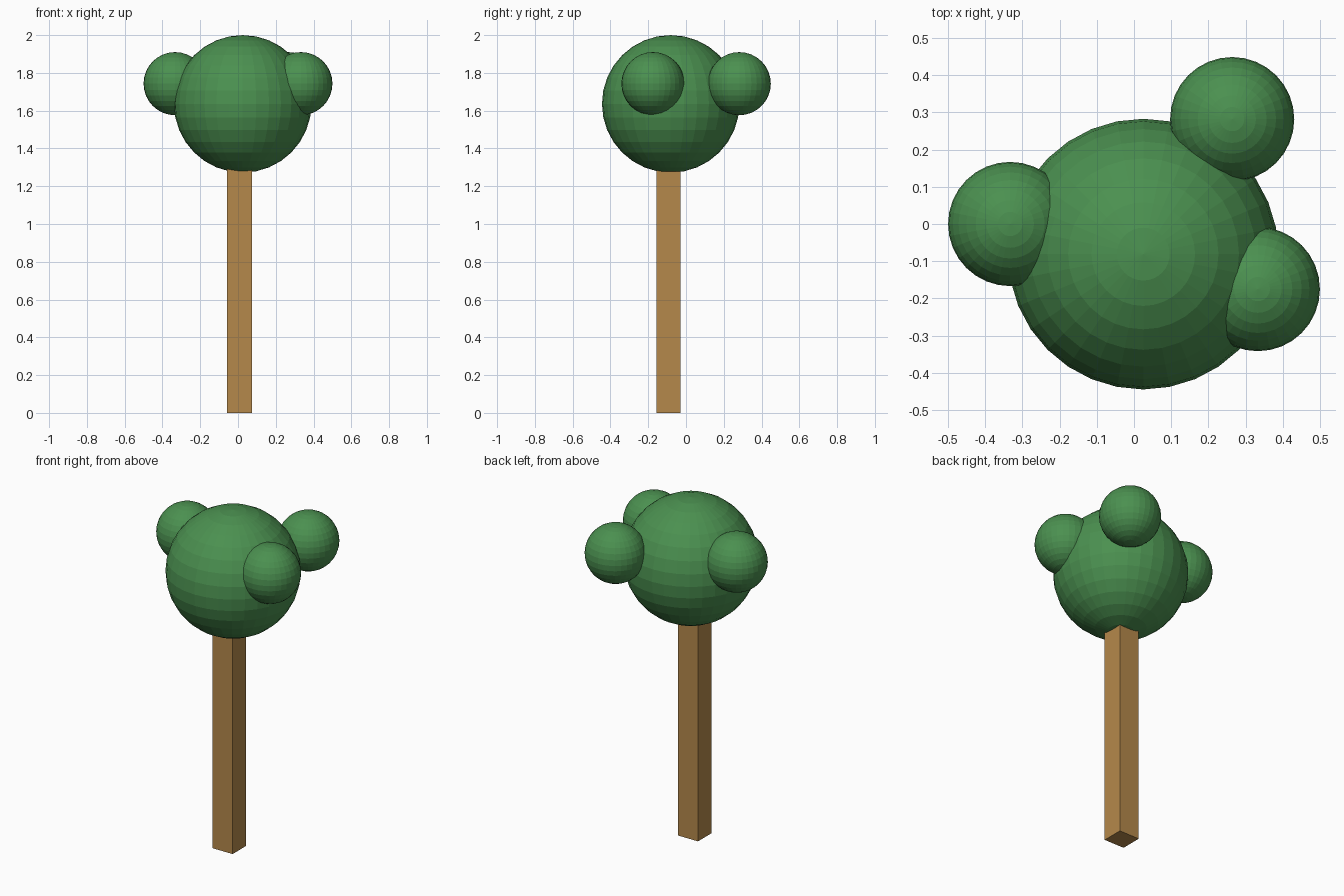
import bpy

if "Cube" in bpy.data.objects:
    bpy.data.objects.remove(bpy.data.objects["Cube"])


def material(name, color):
    mat = bpy.data.materials.new(name)
    mat.diffuse_color = color
    mat.use_nodes = True
    mat.node_tree.nodes["Principled BSDF"].inputs["Base Color"].default_value = mat.diffuse_color
    return mat


LEAF = material("leaf_green", (0.07, 0.28, 0.08, 1))
BARK = material("bark_brown", (0.46, 0.25, 0.07, 1))


def foliage(name, center, radius):
    """Flat-shaded round clump of leaves."""
    bpy.ops.mesh.primitive_uv_sphere_add(segments=32, ring_count=16,
                                         radius=radius, location=center)
    obj = bpy.context.object
    obj.name = name
    obj.data.materials.append(LEAF)


# Square trunk, its top buried in the crown
TRUNK_TOP = 1.4
bpy.ops.mesh.primitive_cube_add(size=1, location=(0.008, -0.093, TRUNK_TOP / 2))
trunk = bpy.context.object
trunk.name = "trunk"
trunk.scale = (0.132, 0.127, TRUNK_TOP)
bpy.ops.object.transform_apply(location=False, rotation=False, scale=True)
trunk.data.materials.append(BARK)

# Main crown
foliage("crown", (0.025, -0.081, 1.636), 0.364)

# Three side clumps at the same height
for name, x, y in (("left_clump", -0.333, 0.0),
                   ("back_clump", 0.264, 0.282),
                   ("right_clump", 0.333, -0.175)):
    foliage(name, (x, y, 1.743), 0.167)
